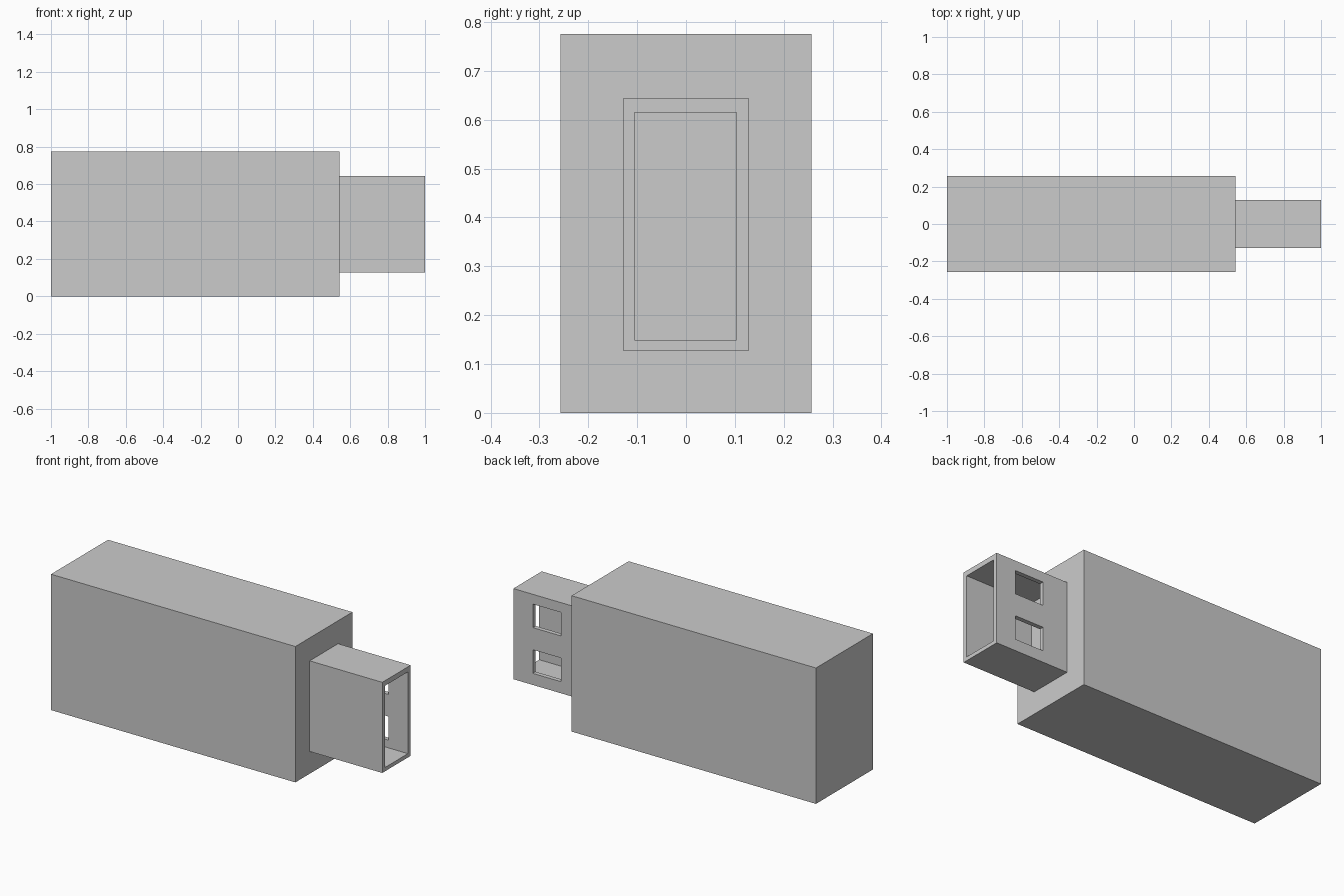
import bpy

if "Cube" in bpy.data.objects:
    bpy.data.objects.remove(bpy.data.objects["Cube"])


def box(name, lo, hi):
    """Axis-aligned box between two corners."""
    bpy.ops.mesh.primitive_cube_add(size=1)
    ob = bpy.context.object
    ob.name = name
    ob.location = [(a + b) / 2 for a, b in zip(lo, hi)]
    ob.scale = [b - a for a, b in zip(lo, hi)]
    bpy.ops.object.transform_apply(location=True, rotation=False, scale=True)
    return ob


def cut(target, lo, hi):
    """Subtract a box from the target and discard the cutter."""
    cutter = box("cutter", lo, hi)
    cutter.hide_render = True
    mod = target.modifiers.new("cut", 'BOOLEAN')
    mod.operation = 'DIFFERENCE'
    mod.solver = 'EXACT'
    mod.object = cutter
    bpy.context.view_layer.objects.active = target
    bpy.ops.object.modifier_apply(modifier=mod.name)
    bpy.data.objects.remove(cutter)


# Main casing
box("casing", (-1, -0.257, 0), (0.542, 0.257, 0.775))

# Connector shell, hollow and open at the +x end
shell = box("connector_shell", (0.542, -0.128, 0.127), (1, 0.128, 0.644))
cut(shell, (0.577, -0.105, 0.149), (1.1, 0.103, 0.615))

# Two contact windows through the back wall only
for z0, z1 in ((0.193, 0.328), (0.454, 0.588)):
    cut(shell, (0.698, 0.05, z0), (0.877, 0.2, z1))
